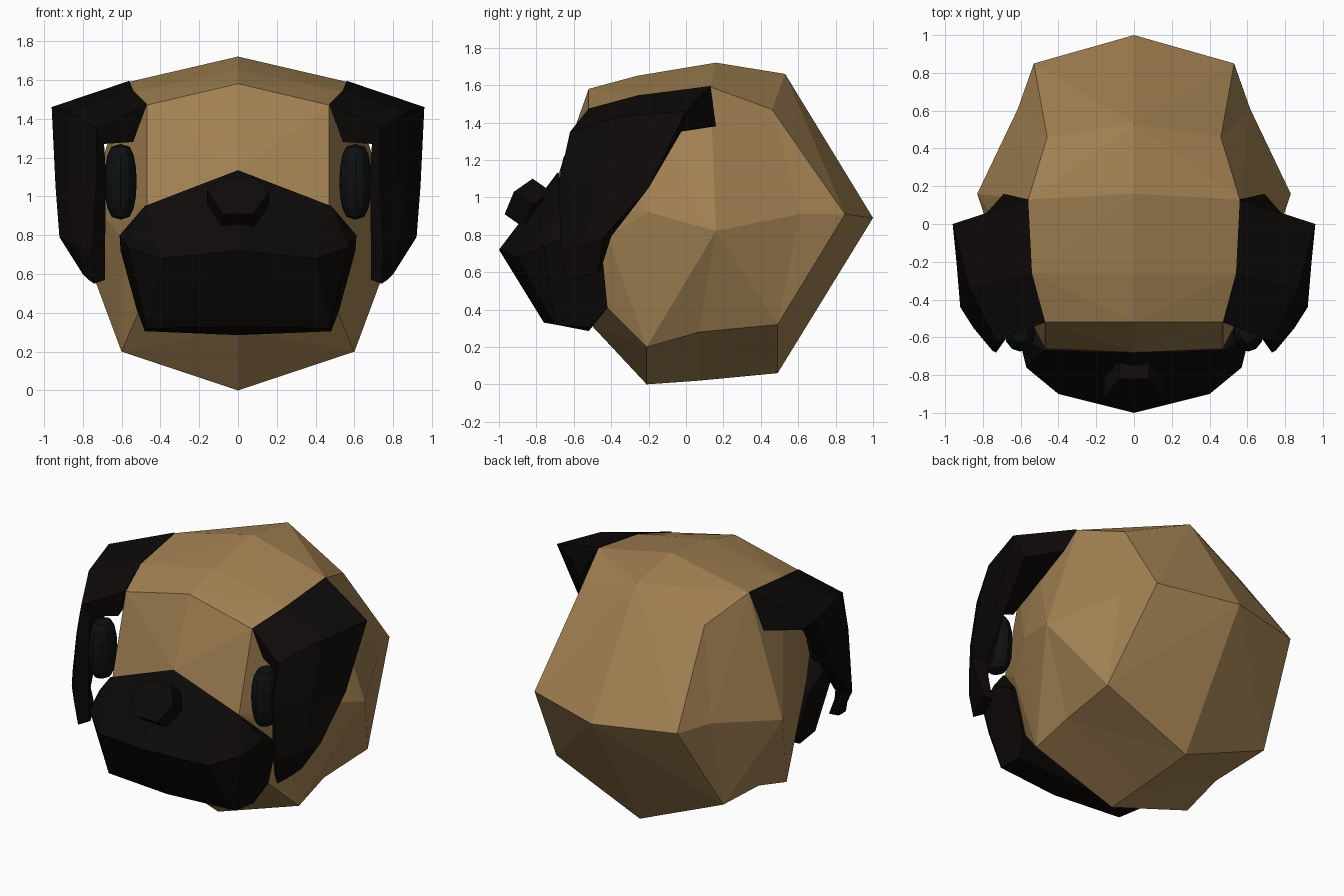
import bpy, bmesh
from mathutils import Vector

if "Cube" in bpy.data.objects:
    bpy.data.objects.remove(bpy.data.objects["Cube"])


def material(name, col):
    m = bpy.data.materials.new(name)
    m.diffuse_color = (*col, 1)
    m.use_nodes = True
    m.node_tree.nodes["Principled BSDF"].inputs["Base Color"].default_value = m.diffuse_color
    return m


TAN = material("tan_fur", (0.36, 0.22, 0.085))
BLACK = material("black_fur", (0.004, 0.003, 0.0025))
EYE = material("eye_black", (0.004, 0.005, 0.0055))


def finish(bm, name, mat):
    bmesh.ops.recalc_face_normals(bm, faces=bm.faces[:])
    me = bpy.data.meshes.new(name)
    bm.to_mesh(me)
    bm.free()
    me.materials.append(mat)
    ob = bpy.data.objects.new(name, me)
    bpy.context.collection.objects.link(ob)
    return ob


def hull(name, pts, mat, dents=()):
    """Faceted solid around half-points mirrored in x; dents move a corner inwards afterwards."""
    bm = bmesh.new()
    for x, y, z in pts:
        bm.verts.new((x, y, z))
        if x > 0:
            bm.verts.new((-x, y, z))
    bmesh.ops.convex_hull(bm, input=bm.verts[:])
    loose = [v for v in bm.verts if not v.link_faces]
    bmesh.ops.delete(bm, geom=loose, context='VERTS')
    for src, dst in dents:
        for v in bm.verts:
            if (Vector((abs(v.co.x), v.co.y, v.co.z)) - Vector(src)).length < 1e-4:
                v.co = (dst[0] if v.co.x > 0 else -dst[0], dst[1], dst[2])
    bmesh.ops.dissolve_limit(bm, angle_limit=0.03, verts=bm.verts[:], edges=bm.edges[:])
    return finish(bm, name, mat)


def skin(name, rings, mat, side=1):
    """Closed solid through a row of equal-length rings."""
    bm = bmesh.new()
    rows = [[bm.verts.new((side * x, y, z)) for x, y, z in r] for r in rings]
    n = len(rows[0])
    for a, b in zip(rows, rows[1:]):
        for i in range(n):
            j = (i + 1) % n
            bm.faces.new((a[i], a[j], b[j], b[i]))
    bm.faces.new(rows[0])
    bm.faces.new(rows[-1])
    return finish(bm, name, mat)


# Head: centre line, upper edge, widest row, lower edge, face
hull("head", [
    (0, -.52, 1.58), (0, -.26, 1.65), (0, .16, 1.72), (0, .53, 1.66),
    (0, 1.0, .89), (0, .49, .06), (0, .07, .02), (0, -.21, 0),
    (.47, -.52, 1.47), (.54, -.26, 1.54), (.56, .13, 1.59), (.46, .46, 1.47),
    (.53, .85, .91), (.67, .61, .91), (.83, .16, .82), (.71, -.2, .92), (.60, -.42, .79),
    (.62, .49, .32), (.66, .07, .24), (.60, -.21, .20), (.51, -.42, .41),
    (0, -.68, 1.13), (.47, -.66, .95), (0, -.5, .31),
], TAN, dents=[((.66, .07, .24), (.59, .07, .28)), ((.67, .61, .91), (.615, .61, .91))])

# Muzzle
hull("muzzle", [
    (0, -.685, 1.135), (.48, -.67, .95), (.61, -.60, .80),
    (0, -1.0, .72), (.40, -.90, .68), (.57, -.76, .74),
    (0, -.76, .33), (.47, -.70, .32), (0, -.52, .285), (.48, -.52, .305),
    (.52, -.42, .41), (.605, -.45, .72),
], BLACK)

# Nose: hexagon sunk into the sloped top of the muzzle
nose = [(-.08, -.82, 1.10), (.08, -.82, 1.10), (.16, -.92, 1.03),
        (.08, -.97, .91), (-.08, -.97, .91), (-.16, -.92, 1.03)]
base = [tuple(Vector(p) + Vector((0, .10, -.07))) for p in nose]
skin("nose", [nose, base], BLACK)

# Ears: rings of front outer, middle outer, back outer, back inner, front inner
ear = [
    [(.47, -.52, 1.475), (.54, -.26, 1.545), (.56, .13, 1.595), (.69, .16, 1.38), (.54, -.50, 1.28)],
    [(.73, -.62, 1.35), (.87, -.34, 1.435), (.96, 0, 1.46), (.85, -.02, 1.36), (.69, -.58, 1.27)],
    [(.73, -.68, 1.08), (.87, -.47, 1.07), (.94, -.20, 1.05), (.86, -.20, 1.05), (.68, -.61, 1.10)],
    [(.75, -.67, .72), (.85, -.55, .75), (.92, -.44, .79), (.84, -.40, .79), (.685, -.61, .72)],
    [(.74, -.64, .55), (.77, -.56, .57), (.80, -.47, .60), (.74, -.46, .60), (.685, -.59, .57)],
]
for side, tag in ((1, "right"), (-1, "left")):
    skin(tag + "_ear", ear, BLACK, side)
    # Eyes: upright rounded lozenges with blunt ends
    bm = bmesh.new()
    bmesh.ops.create_uvsphere(bm, u_segments=12, v_segments=8, radius=1)
    for v in bm.verts:
        r = (v.co.x ** 2 + v.co.y ** 2) ** 0.5
        k = r ** -0.4 if r > 1e-4 else 1
        v.co = Vector((side * .605 + v.co.x * k * .083, -.57 + v.co.y * k * .105,
                       1.075 + v.co.z * .195))
    finish(bm, tag + "_eye", EYE)
